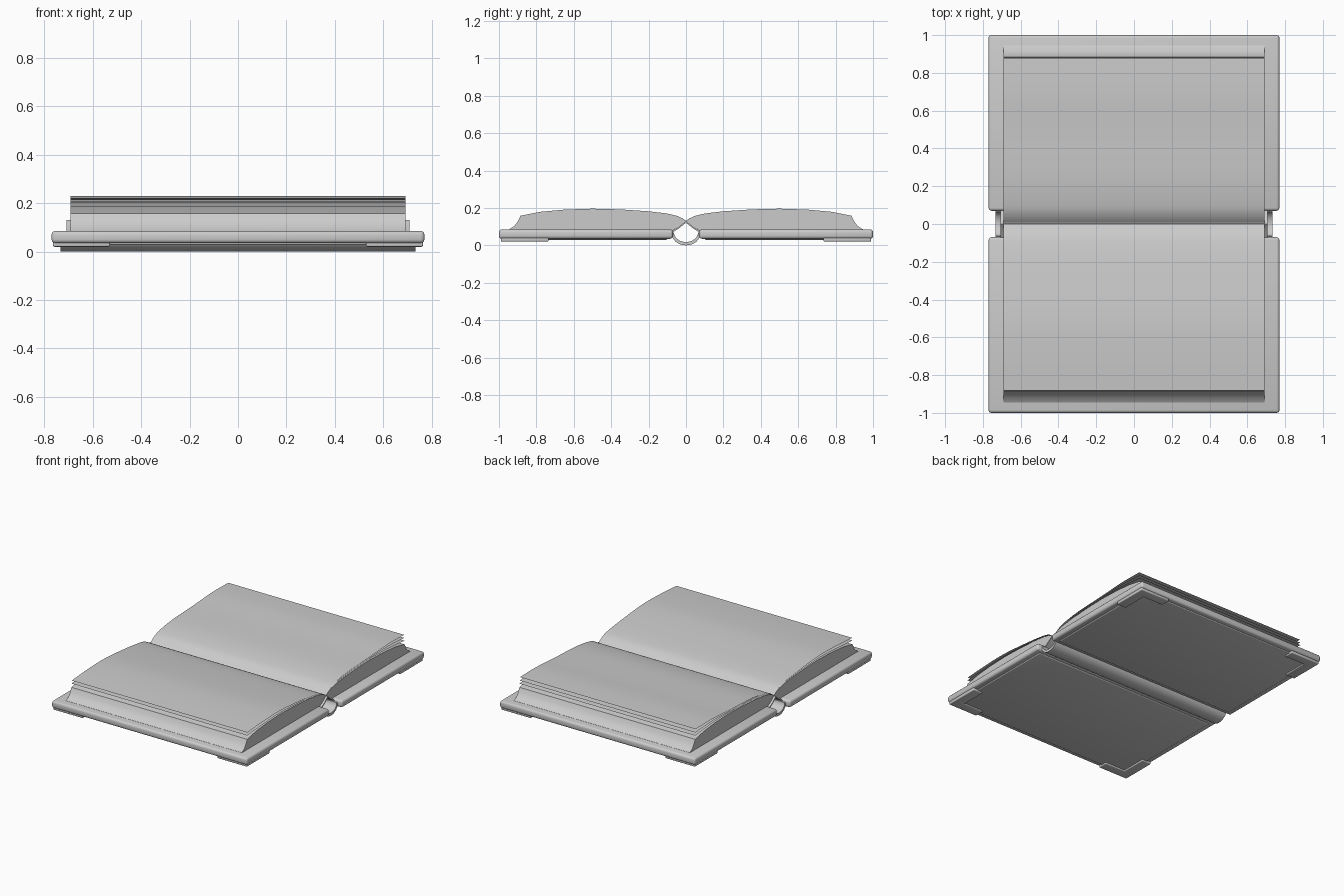
import bpy, bmesh, math

if "Cube" in bpy.data.objects:
    bpy.data.objects.remove(bpy.data.objects["Cube"])


def finish(name, bm, angle=35, bevel=0):
    if bevel:
        bmesh.ops.bevel(bm, geom=list(bm.edges), offset=bevel, segments=3,
                        profile=0.5, affect='EDGES', clamp_overlap=True)
    me = bpy.data.meshes.new(name)
    bm.to_mesh(me)
    bm.free()
    ob = bpy.data.objects.new(name, me)
    bpy.context.collection.objects.link(ob)
    bpy.ops.object.select_all(action='DESELECT')
    ob.select_set(True)
    bpy.context.view_layer.objects.active = ob
    bpy.ops.object.shade_smooth_by_angle(angle=math.radians(angle))
    return ob


def box(name, x0, x1, y0, y1, z0, z1, bevel):
    bm = bmesh.new()
    bmesh.ops.create_cube(bm, size=1)
    for v in bm.verts:
        v.co = ((x0 + x1) / 2 + v.co.x * (x1 - x0), (y0 + y1) / 2 + v.co.y * (y1 - y0),
                (z0 + z1) / 2 + v.co.z * (z1 - z0))
    return finish(name, bm, bevel=bevel)


def prism(name, pts, half):
    """Closed (y, z) profile swept along x."""
    bm = bmesh.new()
    a = [bm.verts.new((-half, y, z)) for y, z in pts]
    b = [bm.verts.new((half, y, z)) for y, z in pts]
    n = len(pts)
    for i in range(n):
        j = (i + 1) % n
        bm.faces.new((a[i], a[j], b[j], b[i]))
    bm.faces.new(a)
    bm.faces.new(b)
    bmesh.ops.recalc_face_normals(bm, faces=bm.faces)
    return finish(name, bm)


def slab(name, pts, z0, z1, bevel):
    """Flat (x, y) outline raised along z."""
    bm = bmesh.new()
    f = bm.faces.new([bm.verts.new((x, y, z0)) for x, y in pts])
    r = bmesh.ops.extrude_face_region(bm, geom=[f])
    for v in r['geom']:
        if isinstance(v, bmesh.types.BMVert):
            v.co.z = z1
    bmesh.ops.recalc_face_normals(bm, faces=bm.faces)
    return finish(name, bm, bevel=bevel)


def sheet(name, pts, half):
    """Single paper sheet, smoothed through its (y, z) control points."""
    path = []
    ext = [pts[0]] + pts + [pts[-1]]
    for i in range(1, len(ext) - 2):
        p = ext[i - 1:i + 3]
        for k in range(4):
            t = k / 4
            path.append([0.5 * (2 * p[1][c] + (p[2][c] - p[0][c]) * t
                        + (2 * p[0][c] - 5 * p[1][c] + 4 * p[2][c] - p[3][c]) * t * t
                        + (3 * p[1][c] - p[0][c] - 3 * p[2][c] + p[3][c]) * t ** 3)
                         for c in (0, 1)])
    path.append(pts[-1])
    bm = bmesh.new()
    rows = [[bm.verts.new((x, y, z)) for x in (-half, half)] for y, z in path]
    for r, s in zip(rows, rows[1:]):
        bm.faces.new((r[0], r[1], s[1], s[0]))
    bmesh.ops.recalc_face_normals(bm, faces=bm.faces)
    if sum(f.normal.z for f in bm.faces) < 0:
        bmesh.ops.reverse_faces(bm, faces=bm.faces)
    return finish(name, bm, 60)


BLOCK = [(0.07, 0.08), (0.06, 0.087), (0.035, 0.1), (0.012, 0.117), (0.001, 0.132),
         (0.02, 0.145), (0.05, 0.158), (0.1, 0.17), (0.2, 0.182), (0.35, 0.192),
         (0.5, 0.196), (0.65, 0.191), (0.78, 0.179), (0.885, 0.158), (0.898, 0.13),
         (0.917, 0.104), (0.945, 0.086), (0.945, 0.08)]

# Loose sheets: (height at middle, height at three quarters, end height)
LOOSE = {1: [(0.203, 0.2, 0.184), (0.21, 0.215, 0.205), (0.218, 0.23, 0.228)],
         -1: [(0.205, 0.198, 0.185), (0.22, 0.217, 0.205)]}

for s, side in ((1, 'back'), (-1, 'front')):
    def yr(a, b):
        return sorted((s * a, s * b))
    # Cover board with raised outer panel
    box(side + '_cover', -0.77, 0.77, *yr(0.07, 1.0), 0.035, 0.085, 0.015)
    box(side + '_cover_panel', -0.73, 0.73, *yr(0.1, 0.965), 0.029, 0.05, 0.006)
    # Page block
    prism(side + '_page_block', [(s * y, z) for y, z in BLOCK], 0.692)
    # Corner guards
    for m in (1, -1):
        ell = [(0.77, 0.99), (0.535, 0.99), (0.535, 0.92), (0.695, 0.92),
               (0.695, 0.735), (0.77, 0.735)]
        slab(side + '_corner_guard', [(m * (x - 0.006), s * y) for x, y in ell],
             0.02, 0.05, 0.006)
    # Loose sheets
    for i, (a, b, c) in enumerate(LOOSE[s]):
        pts = [(0.002, 0.131), (0.04, 0.157 + 0.002 * i), (0.1, 0.174 + 0.005 * i),
               (0.25, 0.192 + 0.007 * i), (0.5, a), (0.7, b), (0.885 - 0.003 * i, c)]
        sheet(side + '_loose_sheet', [(s * y, z) for y, z in pts], 0.692)

# Curved spine strip
outer, inner = [], []
for i in range(17):
    t = math.pi * (1 + i / 16)
    outer.append((0.078 * math.cos(t), 0.066 + 0.066 * math.sin(t)))
    inner.append((0.064 * math.cos(t), 0.068 + 0.05 * math.sin(t)))
prism('spine', outer + inner[::-1], 0.733)

# Binding strip under the page fold
top = [(-0.072, 0.078), (-0.037, 0.1), (-0.014, 0.118), (0, 0.13),
       (0.014, 0.118), (0.037, 0.1), (0.072, 0.078)]
prism('binding_strip', top + [(y, z - 0.009) for y, z in top[::-1]], 0.708)
